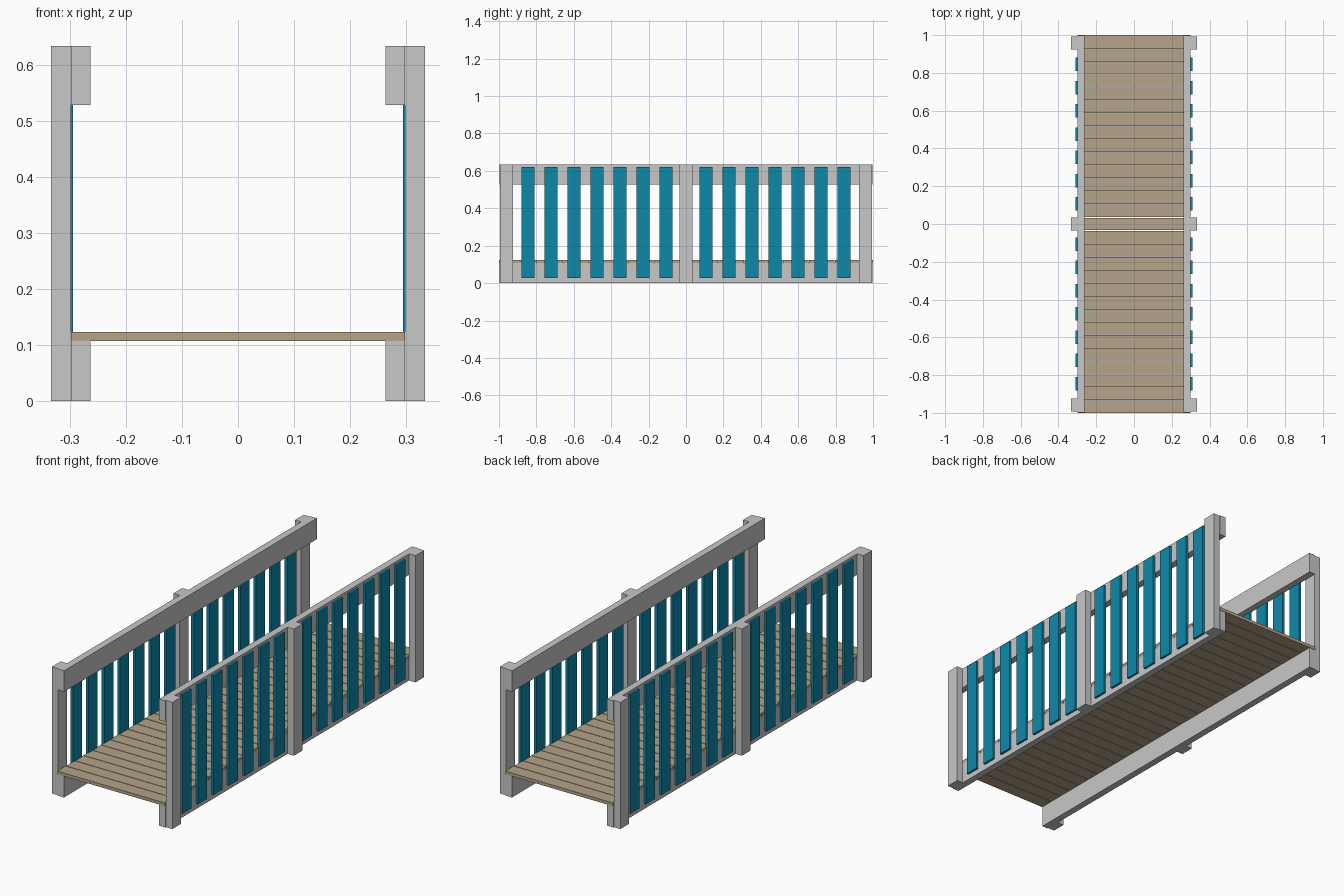
import bpy

if "Cube" in bpy.data.objects:
    bpy.data.objects.remove(bpy.data.objects["Cube"])


def material(name, rgb):
    m = bpy.data.materials.new(name)
    m.diffuse_color = (*rgb, 1.0)
    m.use_nodes = True
    m.node_tree.nodes["Principled BSDF"].inputs["Base Color"].default_value = m.diffuse_color
    return m


GREY = material("light grey paint", (0.58, 0.58, 0.58))
TEAL = material("teal paint", (0.0045, 0.246, 0.402))
WOOD = material("tan wood", (0.462, 0.366, 0.250))


def box(name, x, y, z, mat):
    """Box spanning the (min, max) ranges x, y, z."""
    verts = [(a, b, c) for a in x for b in y for c in z]
    faces = [(0, 1, 3, 2), (4, 6, 7, 5), (0, 4, 5, 1),
             (2, 3, 7, 6), (0, 2, 6, 4), (1, 5, 7, 3)]
    mesh = bpy.data.meshes.new(name)
    mesh.from_pydata(verts, [], faces)
    mesh.materials.append(mat)
    obj = bpy.data.objects.new(name, mesh)
    bpy.context.collection.objects.link(obj)
    return obj


HEIGHT = 0.633
DECK_BOTTOM, DECK_TOP = 0.107, 0.123
INNER, MID, OUTER = 0.263, 0.298, 0.333

for side, s in (("left", -1), ("right", 1)):
    def span(a, b):
        return tuple(sorted((s * a, s * b)))

    # long rails: beam below the deck and handrail above
    box(f"{side}_bottom_beam", span(INNER, MID), (-0.998, 0.998), (0, DECK_BOTTOM), GREY)
    box(f"{side}_handrail", span(INNER, MID), (-0.998, 0.998), (0.528, HEIGHT), GREY)

    # three posts on the outside of the rails
    for label, yc in (("front", -0.959), ("middle", 0.0), ("back", 0.959)):
        box(f"{side}_{label}_post", span(MID, OUTER), (yc - 0.0345, yc + 0.0345), (0, HEIGHT), GREY)

    # seven slats in each bay
    for bay, t in (("front", -1), ("back", 1)):
        for i in range(7):
            yc = t * (0.107 + 0.123 * i)
            box(f"{side}_{bay}_slat_{i + 1}", span(0.2945, 0.309),
                (yc - 0.0355, yc + 0.0355), (0.027, 0.622), TEAL)

# deck planks with narrow gaps
PLANKS, GAP = 29, 0.003
pitch = (2.0 + GAP) / PLANKS
for i in range(PLANKS):
    y0 = -1.0 + i * pitch
    box(f"deck_plank_{i + 1}", (-MID, MID), (y0, y0 + pitch - GAP), (DECK_BOTTOM, DECK_TOP), WOOD)
